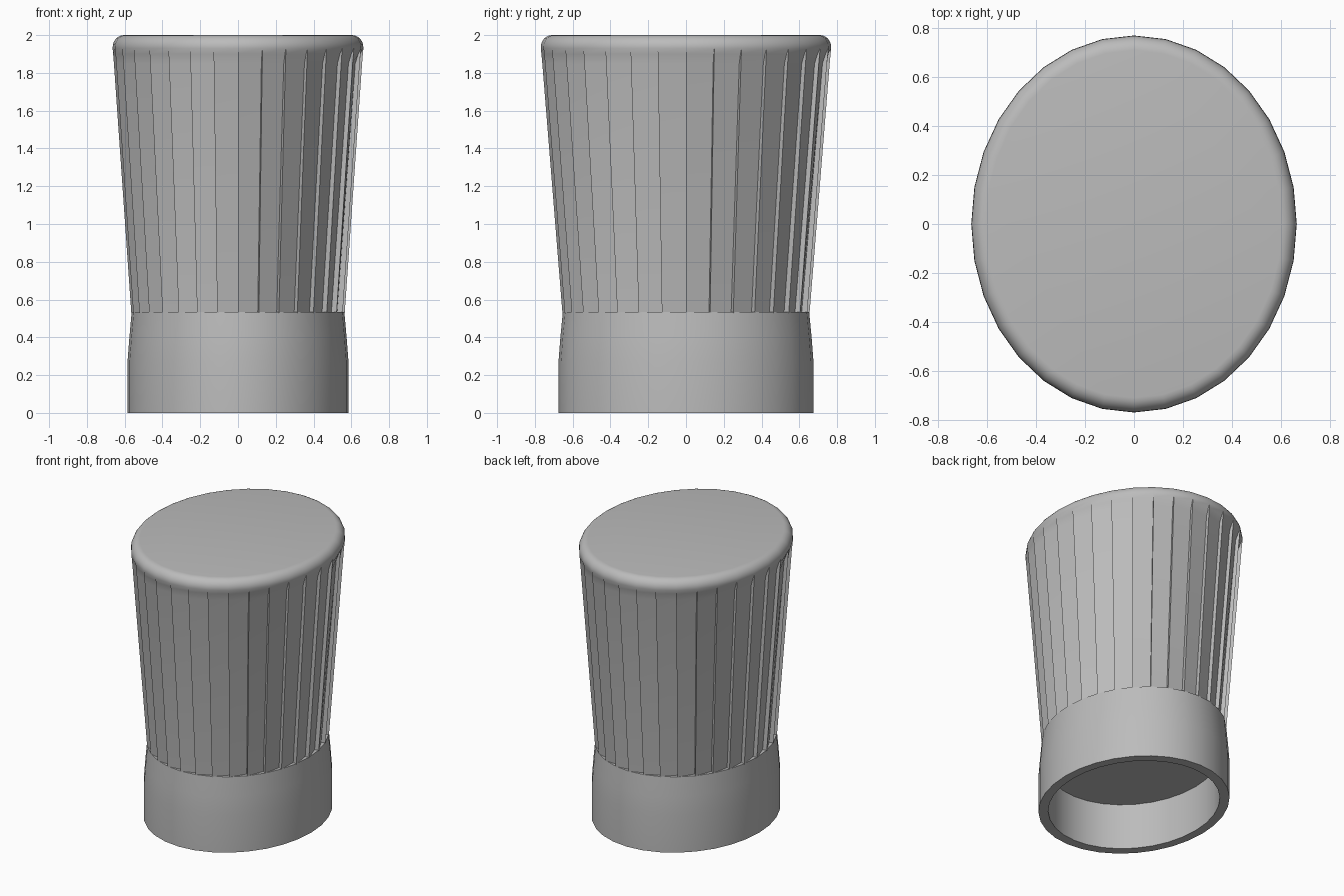
import bpy, bmesh, math

if "Cube" in bpy.data.objects:
    bpy.data.objects.remove(bpy.data.objects["Cube"])

N = 32           # pleats and sides around the ellipse
ASPECT = 1.158   # ellipse depth / width

grey = bpy.data.materials.new("plain grey cloth")
grey.diffuse_color = (0.5, 0.5, 0.5, 1)
grey.use_nodes = True
grey.node_tree.nodes["Principled BSDF"].inputs["Base Color"].default_value = grey.diffuse_color


def add_ring(bm, r, z, ry=None):
    ry = r * ASPECT if ry is None else ry
    return [bm.verts.new((r * math.cos(i * math.tau / N), ry * math.sin(i * math.tau / N), z))
            for i in range(N)]


def bridge(bm, low, high):
    n = len(low)
    for i in range(n):
        j = (i + 1) % n
        bm.faces.new((low[i], low[j], high[j], high[i]))


def finish(bm, name):
    bmesh.ops.remove_doubles(bm, verts=bm.verts, dist=0.0002)
    bmesh.ops.recalc_face_normals(bm, faces=bm.faces)
    mesh = bpy.data.meshes.new(name)
    bm.to_mesh(mesh)
    bm.free()
    mesh.materials.append(grey)
    ob = bpy.data.objects.new(name, mesh)
    bpy.context.collection.objects.link(ob)
    bpy.ops.object.select_all(action='DESELECT')
    ob.select_set(True)
    bpy.context.view_layer.objects.active = ob
    bpy.ops.object.shade_smooth_by_angle(angle=math.radians(30))
    return ob


# Head band: recessed opening below, slight taper above
bm = bmesh.new()
profile = [(0.525, 0.607, 0.33), (0.525, 0.607, 0), (0.585, 0.675, 0),
           (0.585, 0.675, 0.27), (0.575, 0.665, 0.40), (0.563, 0.652, 0.535)]
rings = [add_ring(bm, rx, z, ry) for rx, ry, z in profile]
for a, b in zip(rings, rings[1:]):
    bridge(bm, a, b)
bm.faces.new(rings[0])
bm.faces.new(rings[-1])
finish(bm, "head_band")


# Pleated crown: sawtooth section fading out under a rounded top
def pleat_ring(bm, r, z, depth):
    ring = []
    for i in range(N):
        a = i * math.tau / N
        for d in (depth, 0):
            ring.append(bm.verts.new(((r - d) * math.cos(a), (r * ASPECT - d) * math.sin(a), z)))
    return ring


bm = bmesh.new()
levels = [(0.565, 0.53, 0.03), (0.657, 1.85, 0.024), (0.661, 1.90, 0.012)]
pleats = [pleat_ring(bm, *lv) for lv in levels]
for a, b in zip(pleats, pleats[1:]):
    bridge(bm, a, b)
bm.faces.new(pleats[0])

# Steps close to a point at the rim of the top
rim = add_ring(bm, 0.664, 1.93)
last = pleats[-1]
for i in range(N):
    j = (i + 1) % N
    bm.faces.new((last[2 * i], last[2 * i + 1], rim[i]))
    bm.faces.new((last[2 * i + 1], last[2 * j], rim[j], rim[i]))

# Rounded edge and flat top
prev = rim
for k in range(1, 7):
    t = k / 6 * math.pi / 2
    inset = 0.06 * (1 - math.cos(t))
    nxt = add_ring(bm, 0.664 - inset, 1.935 + 0.065 * math.sin(t), 0.769 - inset)
    bridge(bm, prev, nxt)
    prev = nxt
bm.faces.new(prev)
finish(bm, "pleated_crown")
